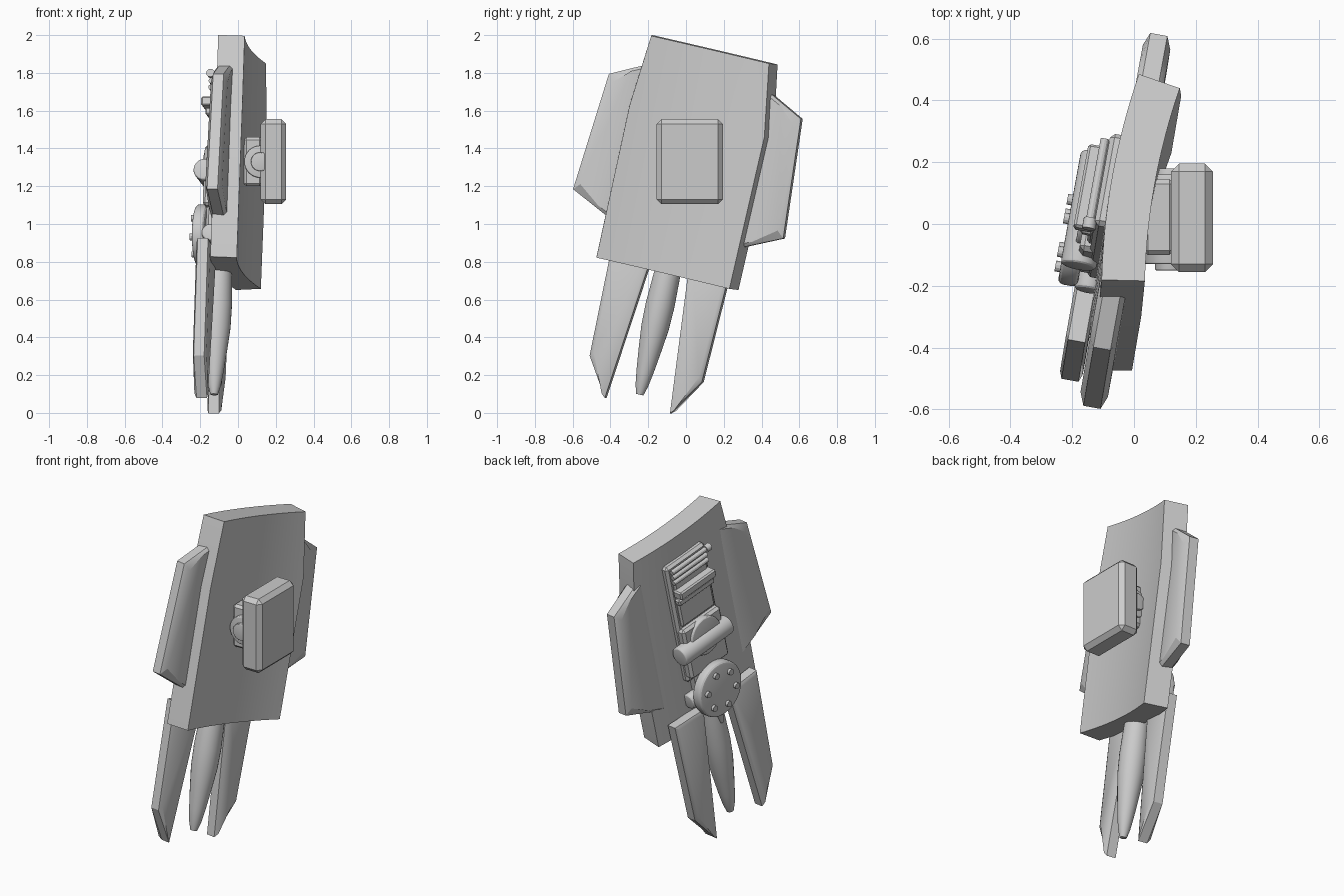
import bpy, bmesh, math
from mathutils import Matrix, Vector

cube = bpy.data.objects.get("Cube")
if cube:
    bpy.data.objects.remove(cube, do_unlink=True)

grey = bpy.data.materials.new("light_grey")
grey.use_nodes = True
COLOUR = (0.6, 0.6, 0.6, 1)
grey.diffuse_color = COLOUR
grey.node_tree.nodes["Principled BSDF"].inputs["Base Color"].default_value = COLOUR

# Tilted frame of the shield: x across, y up its length, z towards the grip
up = Vector((0.037, 0.222, 0.974)).normalized()
normal = Vector((0.173, 0.954, -0.246)).cross(up).normalized()
across = up.cross(normal)
FRAME = Matrix((across, up, normal)).transposed().to_4x4()
FRAME.translation = (0.0775, 0.0075, 1.33)
WORLD = Matrix.Identity(4)
parts = []


def finish(name, bm, frame=FRAME, bevel=0, segments=1):
    bmesh.ops.recalc_face_normals(bm, faces=bm.faces)
    if bevel:
        edges = [e for e in bm.edges if e.calc_face_angle(0) > 0.8]
        bmesh.ops.bevel(bm, geom=edges, offset=bevel, segments=segments,
                        profile=0.5, affect='EDGES', clamp_overlap=True)
    bm.transform(frame)
    bmesh.ops.recalc_face_normals(bm, faces=bm.faces)
    mesh = bpy.data.meshes.new(name)
    bm.to_mesh(mesh)
    bm.free()
    mesh.materials.append(grey)
    ob = bpy.data.objects.new(name, mesh)
    bpy.context.collection.objects.link(ob)
    parts.append(ob)


def box(name, lo, hi, bevel=0, frame=FRAME, segments=1):
    bm = bmesh.new()
    lo, hi = Vector(lo), Vector(hi)
    size = Matrix.Diagonal((*(hi - lo), 1))
    bmesh.ops.create_cube(bm, size=1, matrix=Matrix.Translation((lo + hi) / 2) @ size)
    finish(name, bm, frame, bevel, segments)


def cylinder(name, centre, axis, radius, length, bevel=0, frame=FRAME, end=None, sides=32):
    bm = bmesh.new()
    turn = Vector(axis).to_track_quat('Z', 'Y').to_matrix().to_4x4()
    bmesh.ops.create_cone(bm, cap_ends=True, segments=sides, radius1=radius,
                          radius2=radius if end is None else end, depth=length,
                          matrix=Matrix.Translation(centre) @ turn)
    finish(name, bm, frame, bevel, 3)


def loft(name, rings, frame=FRAME):
    bm = bmesh.new()
    loops = [[bm.verts.new(p) for p in ring] for ring in rings]
    n = len(loops[0])
    for low, high in zip(loops, loops[1:]):
        for i in range(n):
            j = (i + 1) % n
            bm.faces.new((low[i], low[j], high[j], high[i]))
    bm.faces.new(loops[0])
    bm.faces.new(loops[-1])
    finish(name, bm, frame)


def chamfered_plate(name, points, mid, edge, full, inset, side):
    # Flat outline with sloping rims on both faces
    cx = sum(p[0] for p in points) / len(points)
    cy = sum(p[1] for p in points) / len(points)

    def ring(z, cut):
        return [(side * (x - math.copysign(cut, x - cx)),
                 y - math.copysign(cut, y - cy), z) for x, y in points]
    loft(name, [ring(mid - full, inset), ring(mid - edge, 0),
                ring(mid + edge, 0), ring(mid + full, inset)])


# Curved shield: closed arc sections stacked along its length
def shield_section(h, shift, half):
    inner, outer = [], []
    for i in range(17):
        a = half * (i / 8 - 1)
        d = -0.03 * (1 - (a / 0.36) ** 2)
        lean = a / 2.05
        inner.append((a + shift, h, d))
        outer.append((a + shift + 0.14 * math.sin(lean), h, d - 0.14 * math.cos(lean)))
    return inner + outer[::-1]


loft("shield", [shield_section(-0.605, 0.005, 0.367),
                shield_section(0.22, 0.002, 0.372),
                shield_section(0.605, -0.016, 0.325)])

# Side fins and lower blades, mirrored
FIN = [(0.28, 0.48), (0.38, 0.43), (0.53, 0.355), (0.58, -0.283), (0.39, -0.372), (0.28, -0.42)]
BLADE = [(0.1, -0.5), (0.325, -0.49), (0.31, -1.125), (0.18, -1.325)]
for side, label in ((1, "left"), (-1, "right")):
    chamfered_plate(label + "_fin", FIN, -0.104, 0.028, 0.045, 0.035, side)
    chamfered_plate(label + "_blade", BLADE, -0.192, 0.028, 0.037, 0.02, side)

# Central spike, turned about the length axis
SPIKE = [(-0.5, 0.06), (-0.62, 0.071), (-0.78, 0.077), (-0.9, 0.074),
         (-1.02, 0.061), (-1.14, 0.046), (-1.215, 0.034), (-1.265, 0.02)]
loft("spike", [[(r * math.cos(t), h, -0.16 + r * math.sin(t))
                for t in (math.tau * k / 24 for k in range(24))] for h, r in SPIKE])

# Mechanism base on the outer face
box("base_plate", (-0.155, -0.3, -0.2), (0.155, 0.475, -0.13), 0.015)
box("upper_panel", (-0.13, 0.07, -0.215), (0.13, 0.45, -0.18), 0.01)
box("step_block", (-0.15, -0.27, -0.235), (0.15, 0.06, -0.15), 0.015)
box("lower_body", (-0.11, -0.53, -0.225), (0.11, -0.2, -0.13), 0.02)
cylinder("lower_pivot", (0, -0.42, -0.185), (1, 0, 0), 0.045, 0.34, 0.012)

# Cross ridges and top rails
box("ridge", (-0.14, 0.275, -0.265), (0.14, 0.325, -0.2), 0.008)
box("ridge_lip", (-0.14, 0.225, -0.24), (0.14, 0.265, -0.2), 0.008)
for i, h in enumerate((0.375, 0.41, 0.445)):
    cylinder("top_rail_%d" % (i + 1), (0, h, -0.215), (1, 0, 0), 0.014, 0.27, sides=12)
cylinder("rail_knob", (-0.15, 0.445, -0.215), (1, 0, 0), 0.022, 0.035, sides=16)

# Hinge barrel with round collar
cylinder("hinge_collar", (0, -0.05, -0.225), (0, 0, 1), 0.115, 0.05, 0.01)
cylinder("hinge_barrel", (0.015, -0.08, -0.228), (1, 0, 0), 0.058, 0.38, 0.012)

# Bolted disc
cylinder("disc", (0, -0.4, -0.253), (0, 0, 1), 0.165, 0.065, 0.018, sides=40)
for i in range(6):
    t = math.tau * i / 6 + 0.3
    cylinder("disc_bolt_%d" % (i + 1), (0.11 * math.cos(t), -0.4 + 0.11 * math.sin(t), -0.29),
             (0, 0, 1), 0.018, 0.025, sides=12)
cylinder("disc_pointer", (0, -0.59, -0.235), (0, -1, 0), 0.03, 0.1, end=0.008, sides=12)

# Grip pad and its mount, upright on the inner face
box("grip_pad", (0.12, -0.155, 1.105), (0.255, 0.195, 1.555), 0.025, WORLD)
box("grip_mount", (0.03, -0.1, 1.2), (0.13, 0.145, 1.46), 0.015, WORLD)
cylinder("grip_pivot", (0.118, 0.015, 1.33), (0, 1, 0), 0.085, 0.29, 0.008, WORLD)
cylinder("grip_pin", (0.118, 0.015, 1.33), (0, 1, 0), 0.05, 0.33, 0.005, WORLD)

# Smooth curves, crisp edges
for ob in parts:
    ob.select_set(True)
bpy.context.view_layer.objects.active = parts[0]
bpy.ops.object.shade_smooth_by_angle(angle=math.radians(28))
for ob in parts:
    ob.select_set(False)
